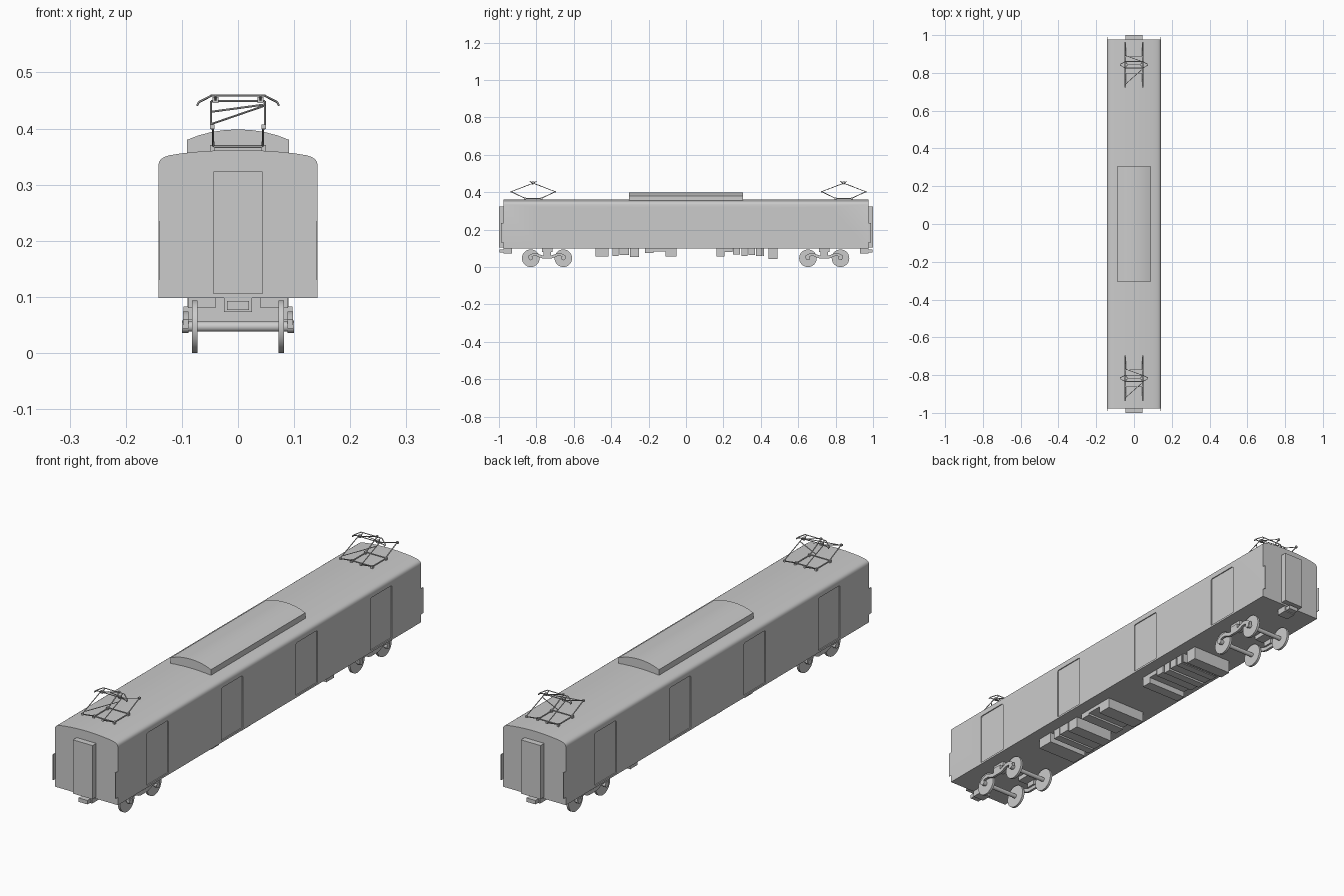
import bpy, bmesh, math
from mathutils import Vector, Matrix

if "Cube" in bpy.data.objects:
    bpy.data.objects.remove(bpy.data.objects["Cube"])


def finish(name, bm, smooth=None):
    bmesh.ops.recalc_face_normals(bm, faces=bm.faces)
    mesh = bpy.data.meshes.new(name)
    bm.to_mesh(mesh)
    bm.free()
    ob = bpy.data.objects.new(name, mesh)
    bpy.context.collection.objects.link(ob)
    if smooth:
        select(ob)
        bpy.ops.object.shade_smooth_by_angle(angle=math.radians(smooth))
    return ob


def select(ob):
    bpy.ops.object.select_all(action='DESELECT')
    ob.select_set(True)
    bpy.context.view_layer.objects.active = ob


def box(bm, x0, x1, y0, y1, z0, z1):
    m = Matrix.Translation(((x0 + x1) / 2, (y0 + y1) / 2, (z0 + z1) / 2))
    m = m @ Matrix.Diagonal((abs(x1 - x0), abs(y1 - y0), abs(z1 - z0), 1))
    bmesh.ops.create_cube(bm, size=1, matrix=m)


def rod(bm, a, b, r, sides=6):
    a, b = Vector(a), Vector(b)
    d = b - a
    m = Matrix.Translation((a + b) / 2) @ d.to_track_quat('Z', 'Y').to_matrix().to_4x4()
    bmesh.ops.create_cone(bm, cap_ends=True, segments=sides, radius1=r, radius2=r,
                          depth=d.length, matrix=m)


def prism(bm, pts, step):
    """Extrude a closed outline of 3D points along a vector."""
    f = bm.faces.new([bm.verts.new(p) for p in pts])
    ext = bmesh.ops.extrude_face_region(bm, geom=[f], use_keep_orig=True)
    bmesh.ops.translate(bm, vec=step,
                        verts=[v for v in ext['geom'] if isinstance(v, bmesh.types.BMVert)])


def arch(half):
    """Mirror a right-hand half profile that ends on the centre line."""
    return half + [(-x, z) for x, z in reversed(half[:-1])]


# Car body: arched section extruded along the length
section = arch([(.142, .098), (.142, .335), (.1405, .341), (.137, .346), (.131, .3495),
                (.122, .3525), (.1, .356), (.07, .359), (.035, .3612), (0, .362)])
bm = bmesh.new()
prism(bm, [(x, -.976, z) for x, z in section], (0, 1.952, 0))
body = finish("car_body", bm)

# Recessed side doors, cut with rounded upper corners
bm = bmesh.new()
door = arch([(.069, .106), (.069, .312), (.067, .318), (.061, .32), (0, .32)])
for s in (-1, 1):
    for y in (-.72, -.24, .24, .72):
        prism(bm, [(s * .138, y + u, z) for u, z in door], (s * .02, 0, 0))
cutter = finish("door_cutter", bm)
cutter.hide_render = True
mod = body.modifiers.new("doors", 'BOOLEAN')
mod.object = cutter
mod.operation = 'DIFFERENCE'
mod.solver = 'EXACT'
select(body)
bpy.ops.object.modifier_apply(modifier=mod.name)
bpy.data.objects.remove(cutter)
select(body)
bpy.ops.object.shade_smooth_by_angle(angle=math.radians(30))

# Rooftop unit with arched lid
lid = arch([(.091, .35), (.091, .38), (.07, .388), (.047, .394), (.023, .3975), (0, .3985)])
bm = bmesh.new()
prism(bm, [(x, -.304, z) for x, z in lid], (0, .608, 0))
finish("roof_unit", bm, 25)

# End gangways, couplers and corner shrouds
gang, coup, shroud = bmesh.new(), bmesh.new(), bmesh.new()
for e in (-1, 1):
    box(gang, -.044, .044, e * .97, e * 1.0, .105, .324)
    box(coup, -.025, .025, e * .93, e * .975, .073, .1)
    box(coup, -.02, .02, e * .97, e * .998, .077, .093)
    for s in (-1, 1):
        box(shroud, s * .1395, s * .142, e * .97, e * .99, .13, .235)
finish("end_gangways", gang)
finish("couplers", coup)
finish("corner_shrouds", shroud)

# Bogies: wheels, axles, curved side frames and mounts
wheels, axles, frames, mounts = (bmesh.new() for _ in range(4))
line = [(-.1, .052), (-.088, .06), (-.073, .066), (-.055, .066), (-.04, .059), (-.025, .054),
        (.025, .054), (.04, .059), (.055, .066), (.073, .066), (.088, .06), (.1, .052)]
for cy in (-.743, .739):
    for wy in (-.087, .087):
        y = cy + wy
        rod(axles, (-.099, y, .047), (.099, y, .047), .009, 20)
        for s in (-1, 1):
            rod(wheels, (s * .072, y, .047), (s * .082, y, .047), .047, 32)
            rod(axles, (s * .088, y, .047), (s * .1, y, .047), .011, 16)
    for s in (-1, 1):
        outline = [(s * .088, cy + u, z + .008) for u, z in line]
        outline += [(s * .088, cy + u, z - .008) for u, z in reversed(line)]
        prism(frames, outline, (s * .01, 0, 0))
        box(mounts, s * .04, s * .089, cy - .028, cy + .028, .08, .1)
        box(mounts, s * .08, s * .097, cy - .02, cy + .02, .06, .083)
finish("wheels", wheels, 30)
finish("axles", axles, 30)
finish("bogie_frames", frames, 30)
finish("bogie_mounts", mounts)

# Underfloor equipment boxes: start, end, bottom
bm = bmesh.new()
for y0, y1, z in [(-.484, -.414, .056), (-.393, -.36, .06), (-.355, -.305, .063),
                  (-.3, -.25, .053), (-.22, -.175, .075), (-.185, -.11, .083),
                  (-.11, -.05, .055), (.163, .206, .056), (.206, .248, .08),
                  (.25, .288, .068), (.297, .33, .06), (.335, .37, .064),
                  (.375, .405, .06), (.41, .418, .06), (.44, .488, .044)]:
    box(bm, -.09, .09, y0, y1, z, .1)
finish("underfloor_equipment", bm)


# Pantographs: base, diamond arms, braces and collector shoe
def pantograph(name, cy):
    bm = bmesh.new()

    def path(pts, r=.0018):
        for a, b in zip(pts, pts[1:]):
            rod(bm, (a[0], a[1] + cy, a[2]), (b[0], b[1] + cy, b[2]), r)

    for e in (-1, 1):
        path([(-.047, e * .045, .368), (.047, e * .045, .368)], .0025)
        for s in (-1, 1):
            path([(s * .044, e * .045, .368), (s * .045, e * .118, .403)], .0022)
            path([(s * .048, e * .118, .403), (s * .048, 0, .448)])
            box(bm, s * .042, s * .05, cy + e * .113, cy + e * .121, .399, .407)
            box(bm, s * .042, s * .05, cy + e * .039, cy + e * .049, .357, .371)
            path([(s * .04, 0, .448), (s * .04, e * .018, .459)])
        # collector strip with converging drooped horns
        path([(-.073, e * .003, .441), (-.07, e * .004, .447), (-.047, e * .017, .459),
              (.047, e * .017, .459), (.07, e * .004, .447), (.073, e * .003, .441)], .002)
    for s in (-1, 1):
        path([(s * .045, -.045, .366), (s * .045, .045, .366)], .0025)
        box(bm, s * .035, s * .045, cy - .006, cy + .006, .446, .456)
    path([(-.048, 0, .449), (.048, 0, .449)], .002)
    path([(-.048, -.105, .408), (.048, -.02, .441)])
    path([(-.048, .05, .43), (.048, .015, .443)])
    finish(name, bm, 40)


pantograph("front_pantograph", -.817)
pantograph("rear_pantograph", .843)
